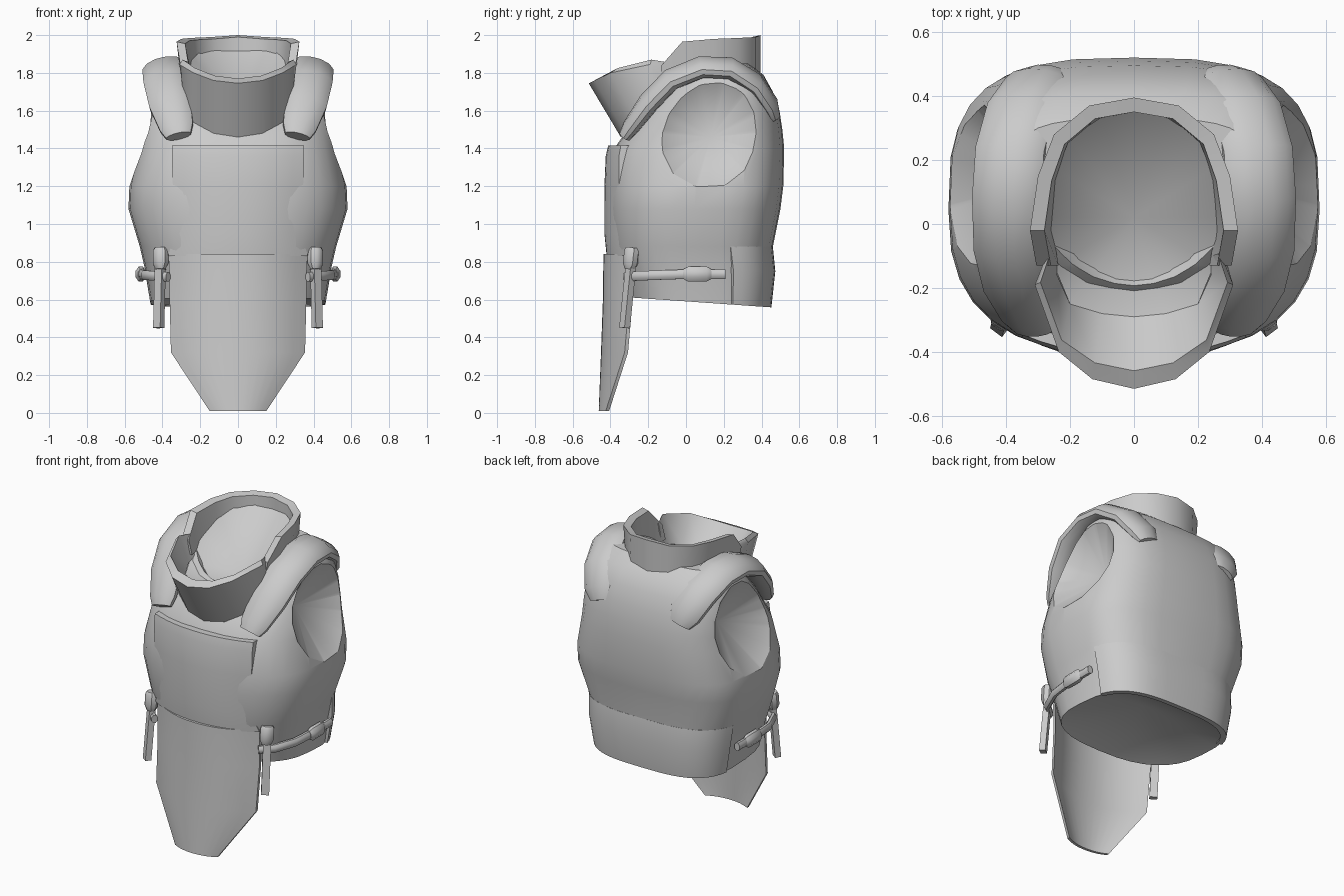
import bpy, bmesh, math
from mathutils import Vector

cube = bpy.data.objects.get("Cube")
if cube:
    bpy.data.objects.remove(cube, do_unlink=True)

grey = bpy.data.materials.new("light grey")
grey.use_nodes = True
grey.diffuse_color = (0.6, 0.6, 0.6, 1)
grey.node_tree.nodes["Principled BSDF"].inputs["Base Color"].default_value = (0.6, 0.6, 0.6, 1)


def finish(name, bm, angle=40):
    bmesh.ops.recalc_face_normals(bm, faces=bm.faces)
    mesh = bpy.data.meshes.new(name)
    bm.to_mesh(mesh)
    bm.free()
    mesh.materials.append(grey)
    obj = bpy.data.objects.new(name, mesh)
    bpy.context.collection.objects.link(obj)
    smooth(obj, angle)
    return obj


def smooth(obj, angle=40):
    bpy.ops.object.select_all(action='DESELECT')
    obj.select_set(True)
    bpy.context.view_layer.objects.active = obj
    bpy.ops.object.shade_smooth_by_angle(angle=math.radians(angle))


def loft(name, rings, start=None, end=None, angle=40):
    """Skin closed rings; each end is a flat cap or a fan to a given apex."""
    bm = bmesh.new()
    vs = [[bm.verts.new(p) for p in r] for r in rings]
    n = len(vs[0])
    for a, b in zip(vs, vs[1:]):
        for i in range(n):
            j = (i + 1) % n
            bm.faces.new((a[i], a[j], b[j], b[i]))
    for ring, apex in ((vs[0], start), (vs[-1], end)):
        if apex:
            tip = bm.verts.new(apex)
            for i in range(n):
                bm.faces.new((ring[i], ring[(i + 1) % n], tip))
        else:
            bm.faces.new(ring)
    return finish(name, bm, angle)


def sweep(name, path, side, w, h, scales=None, sides=10):
    """Flattened tube along a path."""
    pts = [Vector(p) for p in path]
    rings = []
    for k, p in enumerate(pts):
        t = (pts[min(k + 1, len(pts) - 1)] - pts[max(k - 1, 0)]).normalized()
        u = Vector(side)
        u = (u - t * u.dot(t)).normalized()
        v = t.cross(u)
        s = scales[k] if scales else 1
        rings.append([p + u * w * s * math.cos(a) + v * h * s * math.sin(a)
                      for a in (math.tau * (i + 0.5) / sides for i in range(sides))])
    return loft(name, rings)


def cut(obj, cutter):
    mod = obj.modifiers.new("cut", 'BOOLEAN')
    mod.object = cutter
    mod.solver = 'EXACT'
    bpy.ops.object.select_all(action='DESELECT')
    bpy.context.view_layer.objects.active = obj
    obj.select_set(True)
    bpy.ops.object.modifier_apply(modifier=mod.name)
    bpy.data.objects.remove(cutter, do_unlink=True)


def spow(v, e):
    return math.copysign(abs(v) ** e, v)


def body_point(row, a, grow=0.0):
    z, hx, yf, yb = row
    c, s = math.cos(a), math.sin(a)
    e = 2 / (3.2 if s > 0 else 2.6)
    y = (yf + yb) / 2 + ((yb - yf) / 2 + grow) * spow(s, e)
    drop = 0.07 * (y + 0.28) if z < 0.63 else 0
    return ((hx + grow) * spow(c, e), y, z - drop)


def mirrored(points, s):
    return [(p[0] * s, p[1], p[2]) for p in points]


SIDES = ((1, "left"), (-1, "right"))

# Torso: height, half width, front y, back y
body = [(0.61, 0.465, -0.32, 0.44), (0.75, 0.49, -0.36, 0.455), (0.88, 0.52, -0.40, 0.46),
        (1.08, 0.58, -0.41, 0.50), (1.2, 0.575, -0.41, 0.515), (1.4, 0.53, -0.38, 0.52),
        (1.5, 0.515, -0.31, 0.51), (1.6, 0.5, -0.24, 0.495), (1.7, 0.475, -0.15, 0.46),
        (1.79, 0.44, -0.05, 0.41), (1.85, 0.37, 0.03, 0.33)]
N = 32
torso = loft("torso", [[body_point(r, math.tau * i / N) for i in range(N)] for r in body],
             start=(0, 0.08, 0.74))

# Sunken arm openings
for s, side in SIDES:
    hole = [(0.13 + 0.33 * math.cos(a), 1.49 + 0.30 * math.sin(a))
            for a in (math.tau * i / 14 for i in range(14))]
    inner = [(s * (0.525 - 0.17 * (z - 1.49)), y, z) for y, z in hole]
    outer = [(s * 0.9, y, z) for y, z in hole]
    cut(torso, loft("arm_cutter", [inner, outer], start=(s * 0.31, 0.13, 1.46)))

# Neck opening
neck = [(0.29 * math.cos(a), 0.04 + 0.33 * math.sin(a))
        for a in (math.tau * i / 20 for i in range(20))]
cut(torso, loft("neck_cutter", [[(x, y, 1.78) for x, y in neck], [(x, y, 2.2) for x, y in neck]],
                start=(0, 0, 1.4)))
smooth(torso, 35)


# Curved front plates: rows of height, half width, centre y, edge y
def plate(name, rows, thick, cols=12):
    rings = []
    for z, hw, yc, ye in rows:
        us = [-1 + 2 * i / cols for i in range(cols + 1)]
        front = [(hw * u, yc + (ye - yc) * abs(u) ** 2.2, z) for u in us]
        rings.append(front + [(x, y + thick, z) for x, y, z in reversed(front)])
    return loft(name, rings)


plate("chest_panel", [(0.83, 0.37, -0.42, -0.31), (0.95, 0.335, -0.432, -0.345),
                      (1.2, 0.345, -0.432, -0.355), (1.36, 0.35, -0.425, -0.355),
                      (1.415, 0.35, -0.412, -0.345)], 0.09)
plate("front_flap", [(0.84, 0.365, -0.437, -0.30), (0.6, 0.362, -0.44, -0.30),
                     (0.32, 0.355, -0.45, -0.325), (0.01, 0.15, -0.462, -0.425)], 0.018)

# Hip guard wrapping the lower back
rings = []
for k in range(21):
    a = math.pi * (0.1 + 0.8 * k / 20)
    rings.append([body_point(body[0], a, 0.012), body_point(body[1], a, 0.018),
                  body_point(body[2], a, 0.0), body_point(body[2], a, -0.04),
                  body_point(body[0], a, -0.02)])
loft("hip_guard", rings)

# Shoulder pads
pad = [(0.315, -0.325, 1.465), (0.325, -0.295, 1.51), (0.36, -0.2, 1.64), (0.39, -0.08, 1.765),
       (0.395, 0.08, 1.83), (0.385, 0.23, 1.825), (0.35, 0.36, 1.745), (0.30, 0.44, 1.63),
       (0.28, 0.465, 1.565)]
for s, side in SIDES:
    sweep("shoulder_pad_" + side, mirrored(pad, s), (s, 0, -0.25), 0.115, 0.055,
          [0.6, 0.8, 1, 1, 1, 1, 1, 0.95, 0.65], 12)


# Collars: each half station is outer foot, outer rim, inner rim, inner foot
def collar(name, half):
    rings = [mirrored(r, 1) for r in half] + [mirrored(r, -1) for r in reversed(half[:-1])]
    return loft(name, rings)


back = []
for x, y, z in [(0.305, -0.13, 1.84), (0.325, -0.02, 1.965), (0.30, 0.15, 1.98),
                (0.25, 0.28, 1.985), (0.14, 0.37, 1.99), (0, 0.395, 2.0)]:
    d = (Vector((0, 0.05)) - Vector((x, y))).normalized() * 0.045
    if y < 0:
        d = Vector((-0.045, 0))
    back.append([(x * 0.92, y, 1.74), (x, y, z), (x + d.x, y + d.y, z - 0.01),
                 (x * 0.92 + d.x, y + d.y, 1.74)])
collar("back_collar", back)

front = []
for foot, rim, inner in [
        ((0.28, -0.09, 1.70), (0.27, -0.09, 1.83), (0.24, -0.10, 1.72)),
        ((0.28, -0.17, 1.62), (0.31, -0.19, 1.845), (0.24, -0.16, 1.70)),
        ((0.24, -0.26, 1.54), (0.235, -0.40, 1.80), (0.20, -0.25, 1.67)),
        ((0.13, -0.32, 1.48), (0.13, -0.485, 1.76), (0.10, -0.28, 1.65)),
        ((0, -0.345, 1.46), (0, -0.515, 1.745), (0, -0.29, 1.64))]:
    lip = Vector(rim).lerp(Vector(inner), 0.25)
    lip.z = rim[2] + 0.025
    front.append([foot, rim, tuple(lip), inner])
collar("front_collar", front)

# Sunken neck lining
bm = bmesh.new()
half = [(0, -0.29, 1.64), (0.1, -0.28, 1.65), (0.2, -0.25, 1.67), (0.25, -0.13, 1.71),
        (0.27, 0.02, 1.82), (0.24, 0.17, 1.88), (0.2, 0.27, 1.91), (0.1, 0.335, 1.92), (0, 0.36, 1.925)]
rim = [bm.verts.new(p) for p in half + mirrored(half[-2:0:-1], -1)]
apex = bm.verts.new((0, 0.02, 1.62))
for i, v in enumerate(rim):
    bm.faces.new((v, rim[(i + 1) % len(rim)], apex))
lining = finish("neck_lining", bm, 60)
if sum(p.normal.z for p in lining.data.polygons) < 0:
    lining.data.flip_normals()

# Side belts with buckles, and hanging straps with clips
belt = [(0.37, -0.32, 0.72), (0.44, -0.26, 0.725), (0.495, -0.13, 0.73),
        (0.512, 0.02, 0.735), (0.51, 0.21, 0.735)]
buckle = [(0.51, -0.01, 0.735), (0.515, 0.01, 0.735), (0.515, 0.11, 0.735), (0.51, 0.13, 0.735)]
strap = [(0.41, -0.285, 0.84), (0.415, -0.305, 0.65), (0.42, -0.325, 0.45)]
clip = [(0.41, -0.285, 0.875), (0.41, -0.287, 0.86), (0.41, -0.295, 0.79), (0.41, -0.30, 0.76)]
for s, side in SIDES:
    sweep("side_belt_" + side, mirrored(belt, s), (0, 0, 1), 0.027, 0.02, None, 8)
    sweep("belt_buckle_" + side, mirrored(buckle, s), (0, 0, 1), 0.042, 0.03, [0.7, 1, 1, 0.7], 8)
    sweep("strap_" + side, mirrored(strap, s), (s * 0.8, 0.6, 0), 0.033, 0.026, None, 4)
    sweep("strap_clip_" + side, mirrored(clip, s), (s * 0.8, 0.6, 0), 0.043, 0.04,
          [0.8, 1, 1, 0.65], 8)
